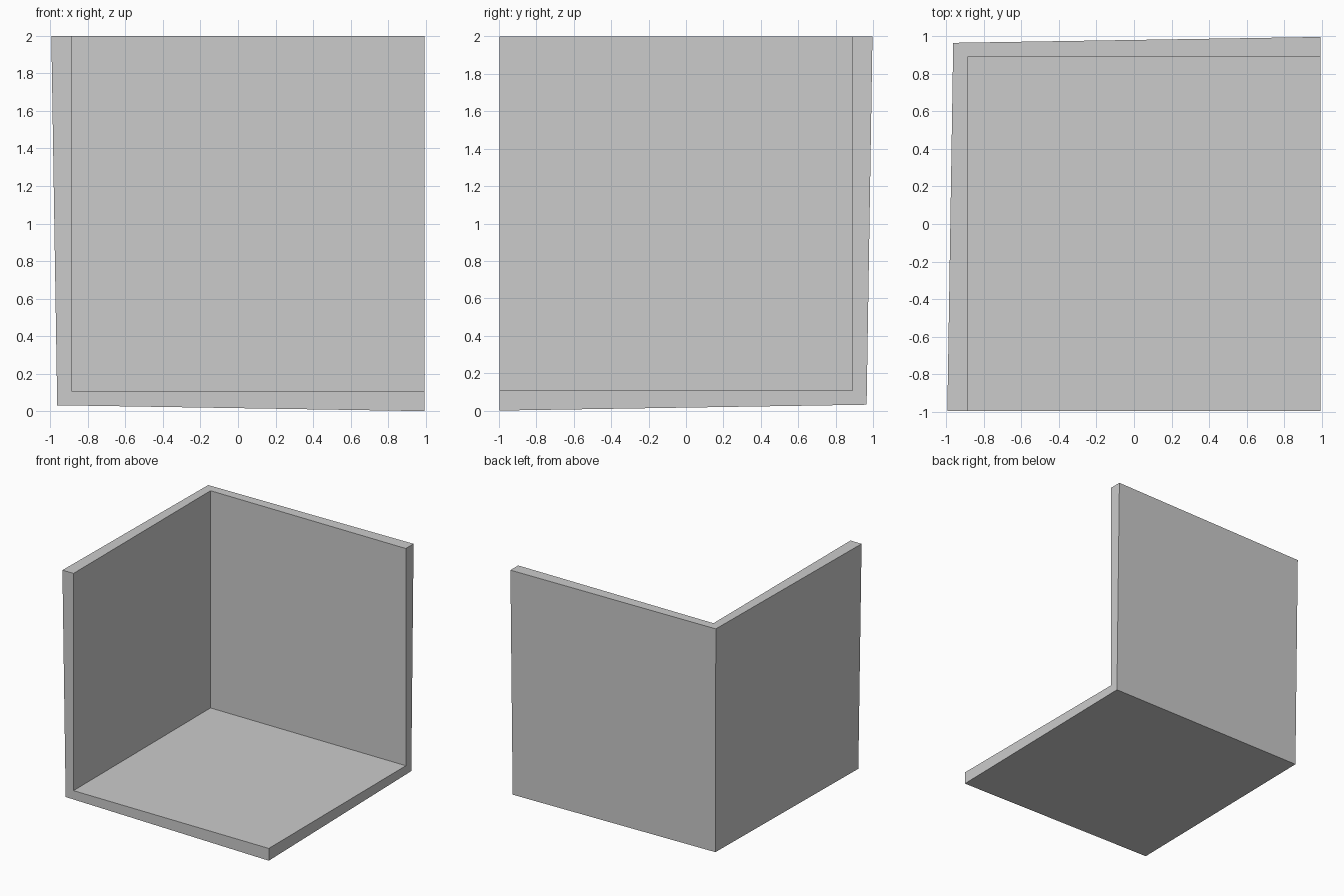
import bpy, bmesh
from mathutils import Vector

if "Cube" in bpy.data.objects:
    bpy.data.objects.remove(bpy.data.objects["Cube"])

# Inner room box: floor, left wall and back wall
T = 0.107
lo = Vector((-0.995 + T, -0.997, T))
hi = Vector((0.995, 0.997 - T, 2.0))

bm = bmesh.new()
bmesh.ops.create_cube(bm, size=1.0)
for v in bm.verts:
    v.co = Vector([lo[i] + (v.co[i] + 0.5) * (hi[i] - lo[i]) for i in range(3)])

# Open the front, right and top
bm.normal_update()
opened = [f for f in bm.faces
          if f.normal.x > 0.9 or f.normal.y < -0.9 or f.normal.z > 0.9]
bmesh.ops.delete(bm, geom=opened, context='FACES')
bmesh.ops.reverse_faces(bm, faces=bm.faces[:])

mesh = bpy.data.meshes.new("room_shell")
bm.to_mesh(mesh)
bm.free()
room = bpy.data.objects.new("room_shell", mesh)
bpy.context.collection.objects.link(room)

# Wall thickness grows outwards, thinner at the shared corners
solid = room.modifiers.new("thickness", 'SOLIDIFY')
solid.thickness = T
solid.offset = -1
solid.use_even_offset = False
